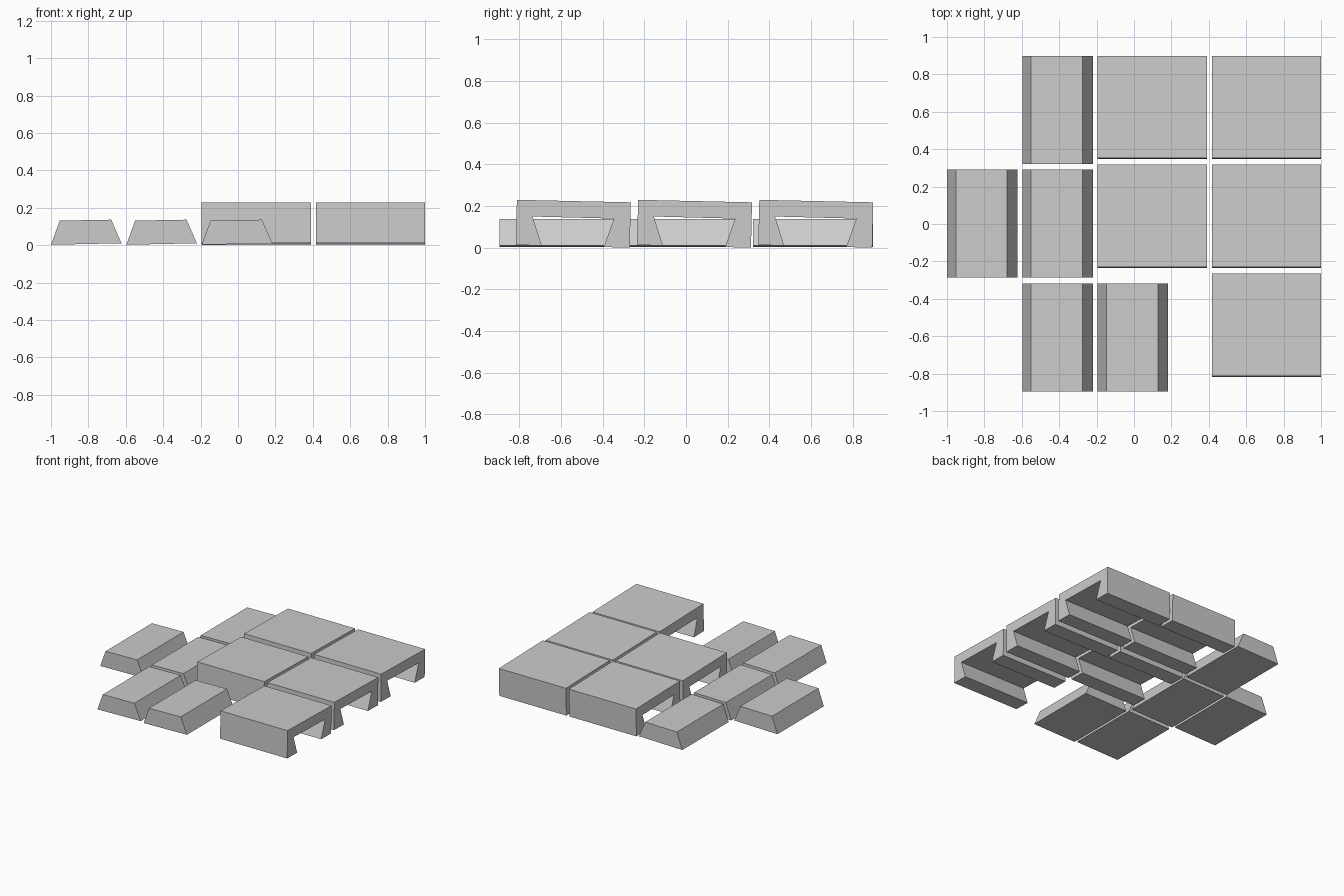
import bpy
import bmesh
from mathutils import Vector

if "Cube" in bpy.data.objects:
    bpy.data.objects.remove(bpy.data.objects["Cube"])

grey = bpy.data.materials.new("light_grey")
grey.diffuse_color = (0.6, 0.6, 0.6, 1)
grey.use_nodes = True
grey.node_tree.nodes["Principled BSDF"].inputs["Base Color"].default_value = grey.diffuse_color


def extrude_profile(name, points, direction):
    """Make a solid by sweeping a flat closed profile along a direction."""
    mesh = bpy.data.meshes.new(name)
    bm = bmesh.new()
    face = bm.faces.new([bm.verts.new(p) for p in points])
    ext = bmesh.ops.extrude_face_region(bm, geom=[face], use_keep_orig=True)
    moved = [g for g in ext["geom"] if isinstance(g, bmesh.types.BMVert)]
    bmesh.ops.translate(bm, verts=moved, vec=Vector(direction))
    bmesh.ops.recalc_face_normals(bm, faces=bm.faces)
    bm.to_mesh(mesh)
    bm.free()
    mesh.materials.append(grey)
    obj = bpy.data.objects.new(name, mesh)
    bpy.context.collection.objects.link(obj)
    return obj


# Dovetail bars: trapezoid in x-z, very slightly tipped up on the right
BAR = [(0, 0.002), (0.377, 0.01), (0.322, 0.136), (0.047, 0.131)]
bar_places = [(-1.0, -0.286), (-0.597, -0.896), (-0.597, -0.286),
              (-0.597, 0.322), (-0.194, -0.896)]
for i, (x0, y0) in enumerate(bar_places):
    extrude_profile(f"dovetail_bar_{i + 1}",
                    [(x0 + x, y0, z) for x, z in BAR], (0, 0.577, 0))

# Socket blocks: slab with an undercut groove along x, slightly tipped up in front
SOCKET = [(-0.276, 0.012), (-0.271, 0.229), (0.276, 0.217), (0.271, 0),
          (0.146, 0.002), (0.195, 0.139), (-0.196, 0.149), (-0.152, 0.01)]
socket_places = [(-0.194, 0.623), (0.416, 0.623), (-0.194, 0.041),
                 (0.416, 0.041), (0.416, -0.541)]
for i, (x0, yc) in enumerate(socket_places):
    extrude_profile(f"socket_block_{i + 1}",
                    [(x0, yc + y, z) for y, z in SOCKET], (0.584, 0, 0))
